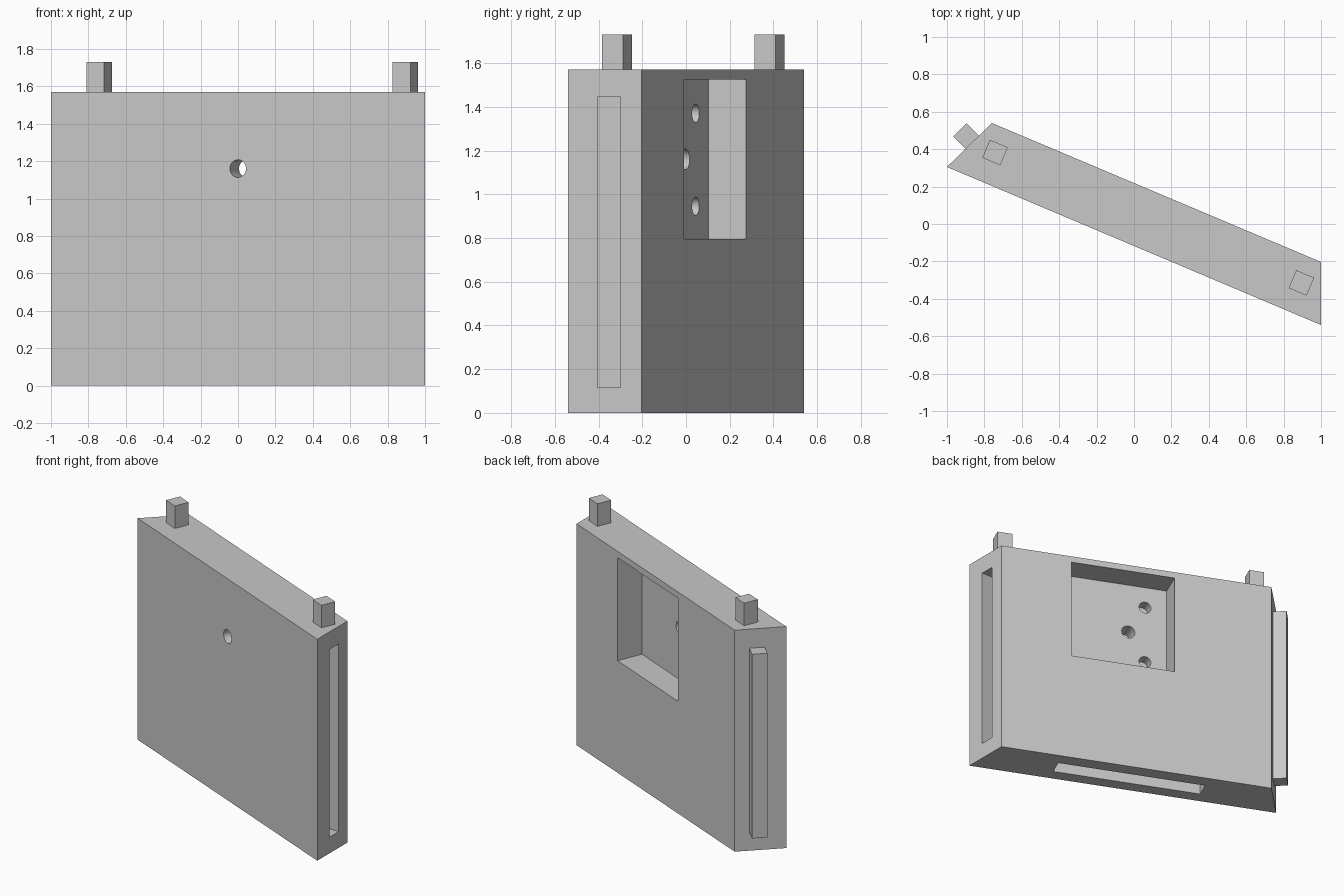
import bpy, bmesh, math
from mathutils import Vector, Matrix

if "Cube" in bpy.data.objects:
    bpy.data.objects.remove(bpy.data.objects["Cube"], do_unlink=True)

HEIGHT = 1.57
SLANT = -math.atan(0.4225)              # direction of the slab in plan
ALONG = Vector((math.cos(SLANT), math.sin(SLANT), 0))
NORMAL = Vector((-math.sin(SLANT), math.cos(SLANT), 0))   # towards the back

grey = bpy.data.materials.new("plain_grey")
grey.use_nodes = True
grey.diffuse_color = (0.58, 0.58, 0.58, 1)
grey.node_tree.nodes["Principled BSDF"].inputs["Base Color"].default_value = grey.diffuse_color


def make_object(name, bm):
    bmesh.ops.recalc_face_normals(bm, faces=bm.faces[:])
    mesh = bpy.data.meshes.new(name)
    bm.to_mesh(mesh)
    bm.free()
    mesh.materials.append(grey)
    obj = bpy.data.objects.new(name, mesh)
    bpy.context.collection.objects.link(obj)
    return obj


def box(name, centre, size, angle):
    bm = bmesh.new()
    matrix = (Matrix.Translation(centre) @ Matrix.Rotation(angle, 4, "Z")
              @ Matrix.Diagonal((*size, 1)))
    bmesh.ops.create_cube(bm, size=1, matrix=matrix)
    return make_object(name, bm)


def rod(name, centre, radius, length):
    bm = bmesh.new()
    matrix = (Matrix.Translation(centre) @ Matrix.Rotation(SLANT, 4, "Z")
              @ Matrix.Rotation(math.pi / 2, 4, "X"))
    bmesh.ops.create_cone(bm, cap_ends=True, segments=32, radius1=radius,
                          radius2=radius, depth=length, matrix=matrix)
    return make_object(name, bm)


def cut(target, cutter):
    cutter.hide_render = True
    mod = target.modifiers.new("cut", "BOOLEAN")
    mod.operation = "DIFFERENCE"
    mod.solver = "EXACT"
    mod.object = cutter
    bpy.context.view_layer.objects.active = target
    bpy.ops.object.modifier_apply(modifier=mod.name)
    bpy.data.objects.remove(cutter, do_unlink=True)


# Slab with one mitred end
bm = bmesh.new()
plan = [(-1, 0.305), (1, -0.54), (1, -0.203), (-0.76, 0.54)]
base = bm.faces.new([bm.verts.new((x, y, 0)) for x, y in plan])
top = bmesh.ops.extrude_face_region(bm, geom=[base])["geom"]
bmesh.ops.translate(bm, vec=(0, 0, HEIGHT),
                    verts=[v for v in top if isinstance(v, bmesh.types.BMVert)])
panel = make_object("panel", bm)

# Square pocket in the back
pocket_depth = 0.185
mouth = Vector((0.207, 0.132, 1.16))
cut(panel, box("pocket_cutter", mouth, (0.73, 2 * pocket_depth, 0.73), SLANT))

# Long groove in the left end and in the underside
cut(panel, box("end_groove_cutter", (1, -0.353, 0.78), (0.22, 0.105, 1.33), 0))
cut(panel, box("base_groove_cutter", (0.06, 0.022, 0), (1.04, 0.12, 0.22), SLANT))

# Through hole, then two blind screw holes in the pocket floor
cut(panel, rod("through_hole_cutter", Vector((0, -0.117, 1.16)), 0.047, 0.4))
for z in (1.37, 0.945):
    cut(panel, rod("screw_hole_cutter", Vector((-0.06, 0.045, z)), 0.042, 0.16))

bpy.ops.object.select_all(action="DESELECT")
panel.select_set(True)
bpy.context.view_layer.objects.active = panel
bpy.ops.object.shade_smooth_by_angle(angle=math.radians(30))

# Locating pegs on the top edge
for name, x, y in (("right_peg", -0.743, 0.382), ("left_peg", 0.895, -0.315)):
    box(name, (x, y, HEIGHT + 0.07), (0.104, 0.104, 0.18), SLANT)

# Tongue on the mitred end
box("tongue", (-0.89, 0.463, 0.782), (0.1, 0.115, 1.305), math.radians(45))
